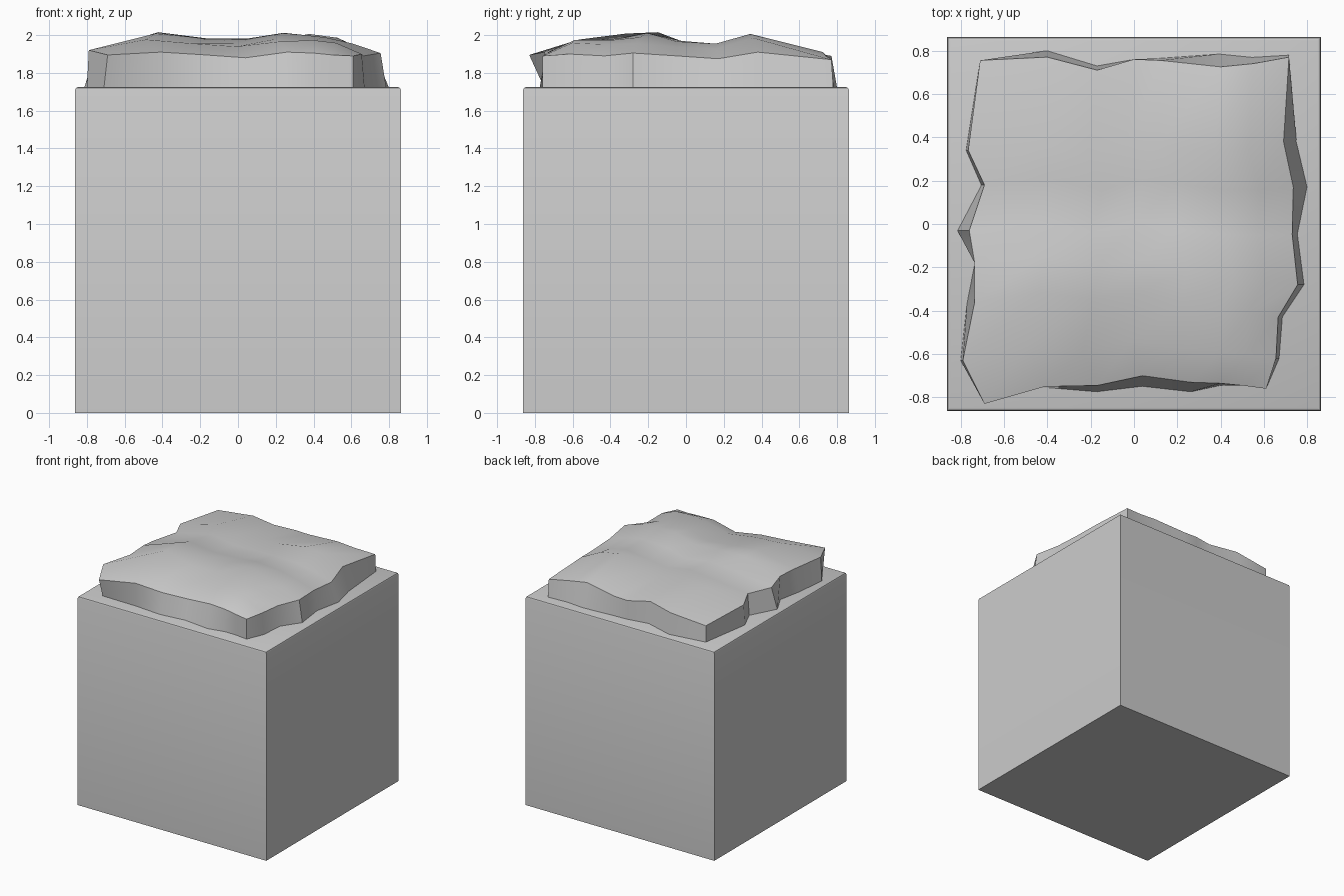
import bpy, bmesh, math

if "Cube" in bpy.data.objects:
    bpy.data.objects.remove(bpy.data.objects["Cube"])

H = 0.862      # half width of the block
TOP = 1.725    # height of the block
N = 7          # slab divisions per side

# Slab rim (x, y, z), each side running 8 points along +x or +y
front = [(-.69, -.83, 1.895), (-.41, -.75, 1.91), (-.17, -.745, 1.895), (.04, -.70, 1.88),
         (.26, -.73, 1.91), (.40, -.735, 1.905), (.50, -.745, 1.895), (.61, -.76, 1.89)]
right = [(.61, -.76, 1.89), (.655, -.62, 1.90), (.665, -.43, 1.89), (.755, -.28, 1.905),
         (.73, -.05, 1.89), (.735, .17, 1.875), (.69, .38, 1.91), (.715, .77, 1.87)]
back = [(-.71, .755, 1.86), (-.40, .77, 1.89), (-.17, .71, 1.90), (0, .76, 1.88),
        (.12, .755, 1.88), (.40, .725, 1.91), (.55, .74, 1.89), (.715, .77, 1.87)]
left = [(-.69, -.83, 1.895), (-.79, -.63, 1.92), (-.735, -.36, 1.91), (-.735, -.18, 1.92),
        (-.76, -.03, 1.89), (-.69, .18, 1.90), (-.765, .34, 1.89), (-.71, .755, 1.86)]
# Outward flare of the wall foot along each side
flare = {'front': (0, .005, .03, .05, .045, .01, 0, 0),
         'right': (0, .015, .02, .03, .025, .065, .06, .005),
         'back': (0, .03, .02, 0, .01, .06, .03, .01),
         'left': (0, .01, .035, 0, .055, .015, .01, 0)}
# Bumps on the slab: x, y, height, radius
bumps = [(-.45, -.25, .055, .20), (.2, -.2, .04, .22), (.45, .48, .055, .22),
         (-.4, .5, .02, .22), (.5, -.55, .025, .18), (-.6, -.6, .02, .15),
         (-.1, .15, -.015, .25), (.45, .1, -.01, .2)]


def rim_blend(i, j):
    """Coons patch through the four rim curves, raised by the bumps."""
    u, v = i / N, j / N
    p = []
    for k in range(3):
        a = (1 - v) * front[i][k] + v * back[i][k] + (1 - u) * left[j][k] + u * right[j][k]
        b = ((1 - u) * (1 - v) * front[0][k] + u * (1 - v) * front[N][k]
             + (1 - u) * v * back[0][k] + u * v * back[N][k])
        p.append(a - b)
    w = (16 * u * (1 - u) * v * (1 - v)) ** 0.4
    if 0 < i < N and 0 < j < N:
        p[2] += .047 * w + sum(h * math.exp(-((p[0] - x) ** 2 + (p[1] - y) ** 2) / r ** 2)
                               for x, y, h, r in bumps)
    return p


def finish(bm, name):
    bmesh.ops.recalc_face_normals(bm, faces=bm.faces)
    mesh = bpy.data.meshes.new(name)
    bm.to_mesh(mesh)
    bm.free()
    ob = bpy.data.objects.new(name, mesh)
    bpy.context.collection.objects.link(ob)
    bpy.ops.object.select_all(action='DESELECT')
    ob.select_set(True)
    bpy.context.view_layer.objects.active = ob
    bpy.ops.object.shade_smooth_by_angle(angle=math.radians(30))
    return ob


# Block with softened top edges
bm = bmesh.new()
bmesh.ops.create_cube(bm, size=1)
for v in bm.verts:
    v.co = (v.co.x * 2 * H, v.co.y * 2 * H, (v.co.z + .5) * TOP)
top_edges = [e for e in bm.edges if all(v.co.z > 1 for v in e.verts)]
bmesh.ops.bevel(bm, geom=top_edges, offset=.015, segments=2, profile=.5, affect='EDGES')
finish(bm, "block")

# Uneven slab: bumpy top, wall and underside
bm = bmesh.new()
grid = [[bm.verts.new(rim_blend(i, j)) for j in range(N + 1)] for i in range(N + 1)]
for i in range(N):
    for j in range(N):
        bm.faces.new((grid[i][j], grid[i + 1][j], grid[i + 1][j + 1], grid[i][j + 1]))
ring = ([(i, 0, 0, -flare['front'][i]) for i in range(N)]
        + [(N, j, flare['right'][j], 0) for j in range(N)]
        + [(i, N, 0, flare['back'][i]) for i in range(N, 0, -1)]
        + [(0, j, -flare['left'][j], 0) for j in range(N, 0, -1)])
rim = [grid[i][j] for i, j, _, _ in ring]
foot = []
for v, (i, j, dx, dy) in zip(rim, ring):
    if (i, j) == (0, 0):
        dx, dy = -.02, .08      # overhanging front left corner
    foot.append(bm.verts.new((v.co.x + dx, v.co.y + dy, TOP - .005)))
for k in range(len(rim)):
    n = (k + 1) % len(rim)
    bm.faces.new((rim[n], rim[k], foot[k], foot[n]))
bm.faces.new(foot)
finish(bm, "slab")
